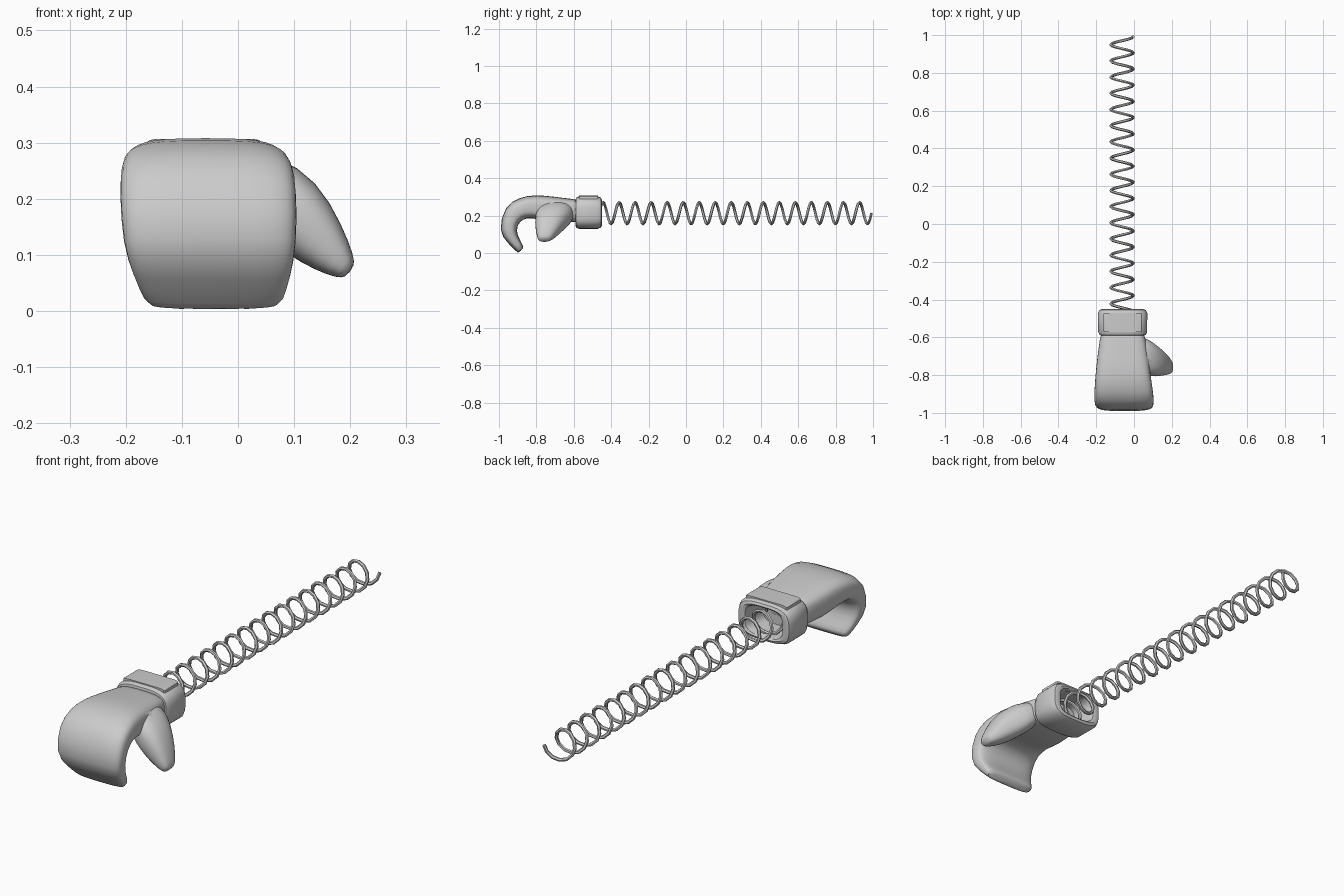
import bpy, bmesh
from math import cos, sin, pi, copysign
from mathutils import Vector

if "Cube" in bpy.data.objects:
    bpy.data.objects.remove(bpy.data.objects["Cube"])


def loft(name, rings, n=20, power=3.2, subsurf=0):
    """Skin capped superellipse rings, each given as (centre, half_u, half_v)."""
    bm = bmesh.new()
    loops = []
    for c, u, v in rings:
        loop = []
        for i in range(n):
            a = 2 * pi * (i + 0.5) / n
            s = copysign(abs(cos(a)) ** (2 / power), cos(a))
            t = copysign(abs(sin(a)) ** (2 / power), sin(a))
            loop.append(bm.verts.new(Vector(c) + Vector(u) * s + Vector(v) * t))
        loops.append(loop)
    for a, b in zip(loops, loops[1:]):
        for i in range(n):
            j = (i + 1) % n
            bm.faces.new((a[i], a[j], b[j], b[i]))
    bm.faces.new(loops[0])
    bm.faces.new(loops[-1])
    bmesh.ops.recalc_face_normals(bm, faces=bm.faces[:])
    me = bpy.data.meshes.new(name)
    bm.to_mesh(me)
    bm.free()
    ob = bpy.data.objects.new(name, me)
    bpy.context.collection.objects.link(ob)
    if subsurf:
        ob.modifiers.new("smooth", 'SUBSURF').levels = subsurf
        ob.modifiers["smooth"].render_levels = subsurf
    return ob


def activate(ob):
    bpy.ops.object.select_all(action='DESELECT')
    ob.select_set(True)
    bpy.context.view_layer.objects.active = ob


def smooth(ob, angle=0.7):
    activate(ob)
    bpy.ops.object.shade_smooth_by_angle(angle=angle)


# hooked mitten: outer (y, z), inner (y, z), x range for each section
sections = [
    ((-.565, .285), (-.565, .165), -.175, .055),
    ((-.60, .288), (-.60, .165), -.18, .06),
    ((-.70, .301), (-.70, .16), -.195, .078),
    ((-.81, .313), (-.79, .18), -.205, .088),
    ((-.89, .298), (-.85, .19), -.21, .10),
    ((-.97, .255), (-.892, .168), -.212, .106),
    ((-1.005, .115), (-.91, .12), -.207, .106),
    ((-.955, .055), (-.888, .07), -.187, .095),
    ((-.905, .005), (-.868, .035), -.168, .082),
    ((-.896, .0), (-.872, .022), -.155, .07),
]
rings = []
for (yo, zo), (yi, zi), x0, x1 in sections:
    rings.append((((x0 + x1) / 2, (yo + yi) / 2, (zo + zi) / 2),
                  ((x1 - x0) / 2, 0, 0), (0, (yo - yi) / 2, (zo - zi) / 2)))
mitten = loft("mitten", rings, power=3.6, subsurf=1)

# thumb, fused into the mitten
thumb = loft("thumb", [
    ((.00, -.685, .225), (0, .085, 0), (0, 0, .055)),
    ((.06, -.70, .205), (0, .105, 0), (.01, 0, .075)),
    ((.115, -.725, .167), (0, .085, 0), (.027, 0, .068)),
    ((.162, -.742, .112), (0, .06, 0), (.025, 0, .040)),
    ((.192, -.756, .078), (0, .038, 0), (.015, 0, .020)),
    ((.200, -.758, .070), (0, .025, 0), (.008, 0, .010)),
], n=16, power=2.5, subsurf=1)
union = mitten.modifiers.new("fuse", 'BOOLEAN')
union.operation = 'UNION'
union.solver = 'EXACT'
union.object = thumb
activate(mitten)
for m in list(mitten.modifiers):
    bpy.ops.object.modifier_apply(modifier=m.name)
bpy.data.objects.remove(thumb)
smooth(mitten)

# hollow cuff: outer wall, rear rim, then inner wall back to the floor
cuff_profile = [(-.590, .112, .072), (-.588, .122, .080), (-.572, .130, .087),
                (-.472, .131, .087), (-.455, .123, .080), (-.450, .108, .070),
                (-.455, .092, .064), (-.475, .086, .060), (-.570, .084, .058)]
cuff = loft("cuff", [((-.06, y, .216), (hx, 0, 0), (0, 0, hz))
                     for y, hx, hz in cuff_profile], n=28, power=3.4)
smooth(cuff)

# raised strap on the cuff
strap = loft("cuff_strap", [((-.06, y, .290), (hx, 0, 0), (0, 0, .017))
                            for y, hx in [(-.572, .098), (-.566, .102),
                                          (-.476, .102), (-.470, .098)]],
             n=16, power=8)
smooth(strap, 0.5)

# coil spring
pitch, end, steps, turns = .0857, .988, 12, 18
cu = bpy.data.curves.new("spring", 'CURVE')
cu.dimensions = '3D'
cu.bevel_depth = .0078
cu.bevel_resolution = 1
cu.use_fill_caps = True
sp = cu.splines.new('POLY')
sp.points.add(steps * turns)
for i, p in enumerate(sp.points):
    t = i / steps - turns
    p.co = (-.063 + .0595 * cos(2 * pi * t), end + pitch * t + .004,
            .213 + .0575 * sin(2 * pi * t), 1)
spring = bpy.data.objects.new("spring", cu)
bpy.context.collection.objects.link(spring)
activate(spring)
bpy.ops.object.convert(target='MESH')
smooth(bpy.context.object)
